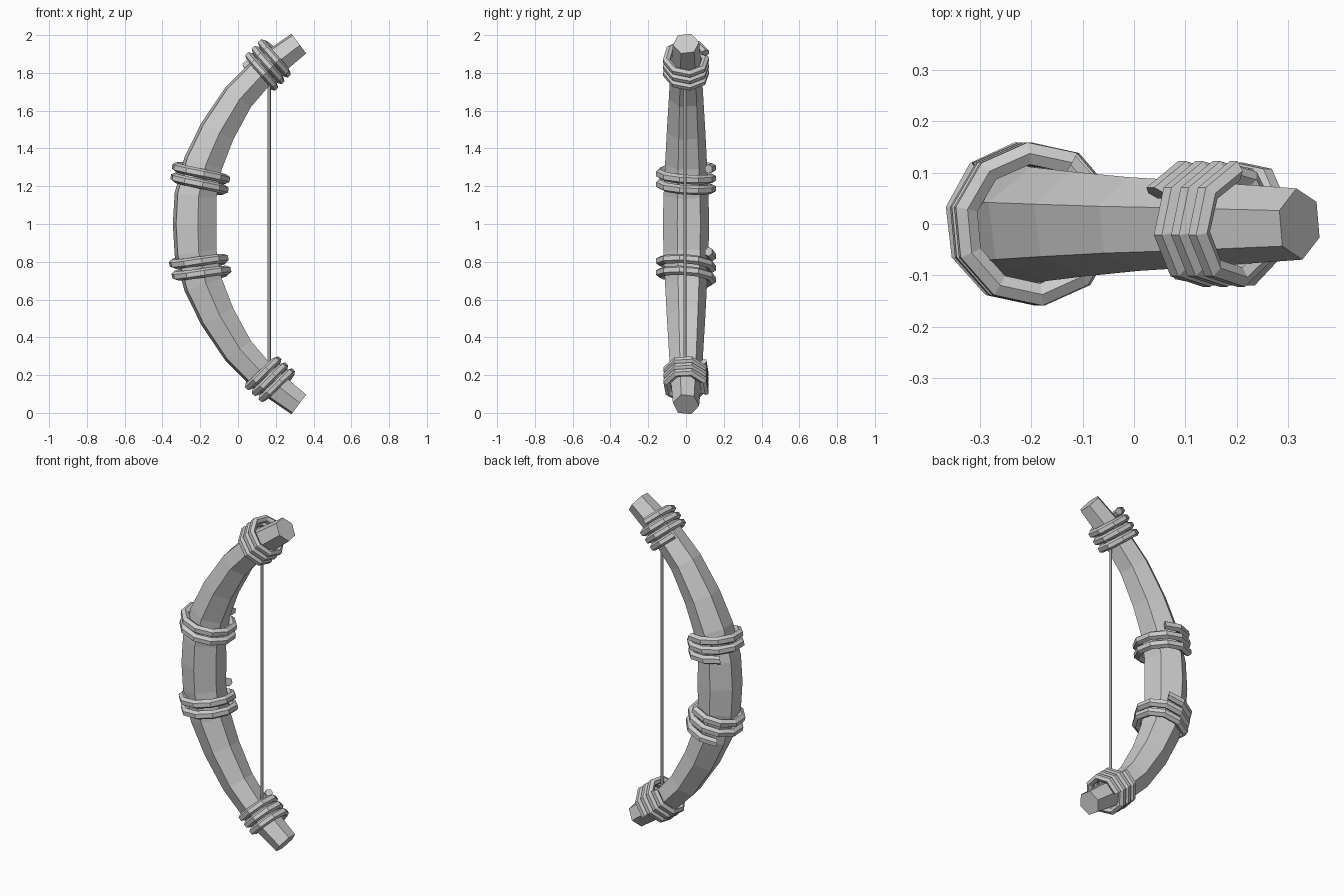
import bpy, bmesh
from math import sin, cos, pi, radians
from mathutils import Vector

cube = bpy.data.objects.get("Cube")
if cube:
    bpy.data.objects.remove(cube, do_unlink=True)

grey = bpy.data.materials.new("plain grey")
grey.use_nodes = True
COLOUR = (0.6, 0.6, 0.6, 1)
grey.diffuse_color = COLOUR
grey.node_tree.nodes["Principled BSDF"].inputs["Base Color"].default_value = COLOUR

Y = Vector((0, 1, 0))


def sweep(name, stations, sides, twist=0.0):
    """Skin a polygon along stations of (centre, side axis, up axis, radius)."""
    bm = bmesh.new()
    rings = []
    for centre, a, b, r in stations:
        angles = [twist + 2 * pi * i / sides for i in range(sides)]
        rings.append([bm.verts.new(centre + r * (cos(t) * a + sin(t) * b)) for t in angles])
    for low, high in zip(rings, rings[1:]):
        for i in range(sides):
            j = (i + 1) % sides
            bm.faces.new((low[i], low[j], high[j], high[i]))
    bm.faces.new(rings[0])
    bm.faces.new(rings[-1])
    bmesh.ops.recalc_face_normals(bm, faces=bm.faces)
    mesh = bpy.data.meshes.new(name)
    bm.to_mesh(mesh)
    bm.free()
    mesh.materials.append(grey)
    obj = bpy.data.objects.new(name, mesh)
    bpy.context.collection.objects.link(obj)
    return obj


def wrap(name, centre, axis, radius, turns, pitch, thickness, start, steps):
    """Cord wound downwards around an axis, with open ends."""
    w = Vector(axis).normalized()
    u = Y.cross(w)
    count = round(turns * steps)
    stations = []
    for i in range(count + 1):
        t = i / steps
        angle = radians(start) + 2 * pi * t
        out = cos(angle) * u + sin(angle) * Y
        pos = Vector(centre) + radius * out + w * pitch * (turns / 2 - t)
        stations.append((pos, w, out, thickness))
    sweep(name, stations, 6)


# Curved bow limb: upper half as (x, z, radius), mirrored about the grip
half = [(-0.23, 1.0, 0.124), (-0.225, 1.15, 0.12), (-0.185, 1.32, 0.112),
        (-0.11, 1.49, 0.103), (0.0, 1.67, 0.092), (0.13, 1.81, 0.084),
        (0.322, 1.955, 0.07)]
path = [(x, 2 - z, r) for x, z, r in half[:0:-1]] + half
stations = []
for i, (x, z, r) in enumerate(path):
    before, after = path[max(i - 1, 0)], path[min(i + 1, len(path) - 1)]
    along = Vector((after[0] - before[0], 0, after[1] - before[1])).normalized()
    stations.append((Vector((x, 0, z)), Y, Y.cross(along), r))
sweep("bow_limb", stations, 6, radians(-8))

# Bowstring
X = Vector((1, 0, 0))
sweep("bowstring", [(Vector((0.165, -0.005, z)), X, Y, 0.01) for z in (0.24, 1.77)], 6)

# Cord wraps on the grip and near both tips
wrap("upper_grip_wrap", (-0.2, 0, 1.24), (0.14, 0, 1), 0.138, 2.2, 0.056, 0.025, 60, 10)
wrap("lower_grip_wrap", (-0.2, 0, 0.77), (-0.22, 0, 1), 0.138, 2.2, 0.064, 0.025, 60, 10)
wrap("upper_tip_wrap", (0.157, 0, 1.84), (0.7, 0, 0.72), 0.105, 3.125, 0.048, 0.022, 100, 8)
wrap("lower_tip_wrap", (0.167, 0, 0.18), (-0.75, 0, 0.66), 0.105, 3.125, 0.048, 0.022, 60, 8)
